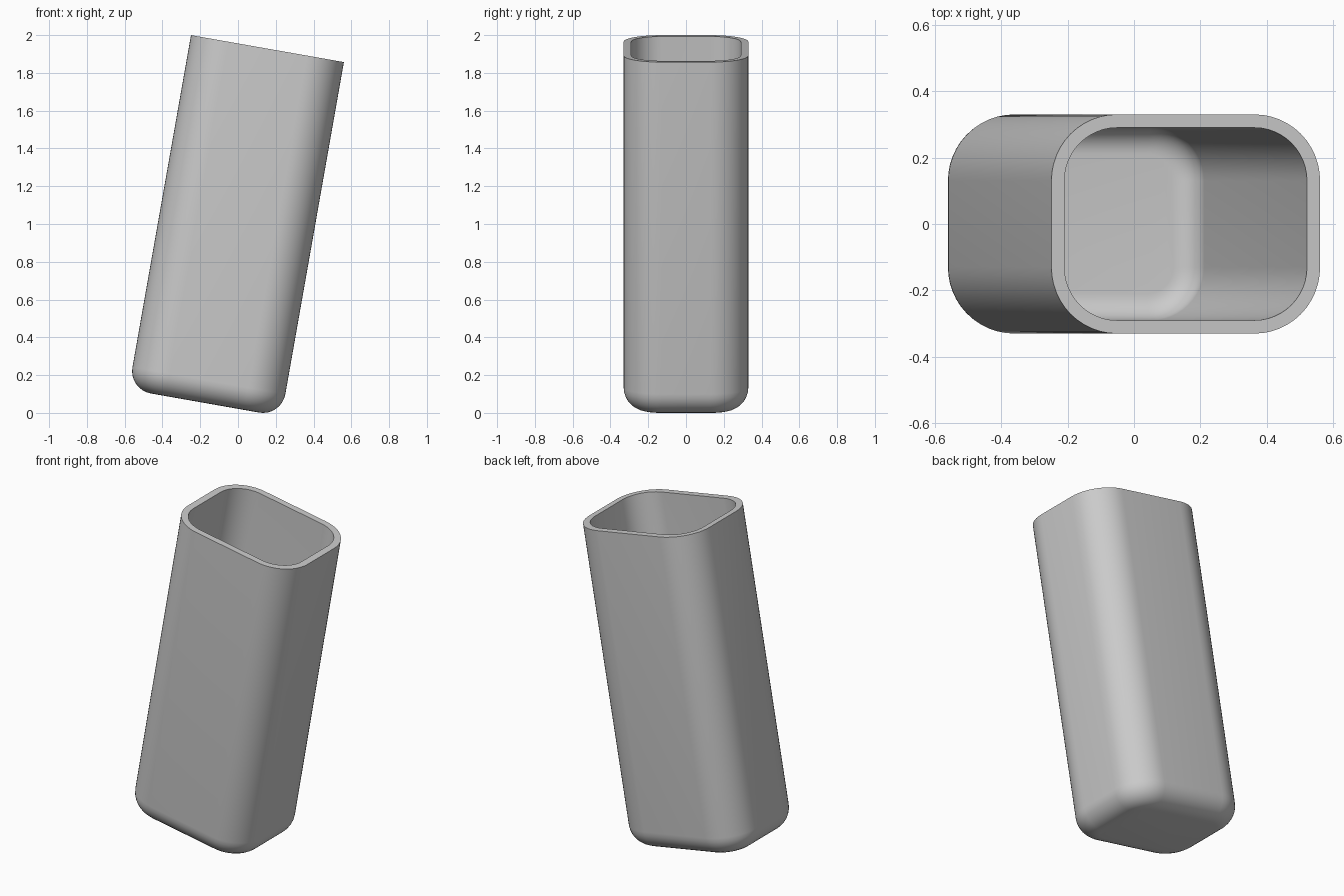
import bpy, bmesh
from math import sin, cos, pi, radians
from mathutils import Matrix, Vector

cube = bpy.data.objects.get("Cube")
if cube:
    bpy.data.objects.remove(cube)

HALF_X, HALF_Y, LENGTH = 0.411, 0.33, 1.905
CORNER, BASE_ROUND, WALL = 0.2, 0.12, 0.04
TILT = radians(10)
CORNER_STEPS, BASE_STEPS = 12, 8

grey = bpy.data.materials.new("plain grey")
grey.use_nodes = True
colour = (0.6, 0.6, 0.6, 1)
grey.diffuse_color = colour
grey.node_tree.nodes["Principled BSDF"].inputs["Base Color"].default_value = colour


def ring(bm, inset, z):
    """Rounded rectangle of vertices, inset from the outer wall."""
    r = CORNER - inset
    verts = []
    for quarter, (sx, sy) in enumerate([(1, 1), (-1, 1), (-1, -1), (1, -1)]):
        for i in range(CORNER_STEPS + 1):
            a = (quarter + i / CORNER_STEPS) * pi / 2
            verts.append(bm.verts.new((sx * (HALF_X - CORNER) + r * cos(a),
                                       sy * (HALF_Y - CORNER) + r * sin(a), z)))
    return verts


def base_profile(wall):
    """Inset and height of each ring round the base, from wall to floor."""
    r = BASE_ROUND - wall
    steps = [i / BASE_STEPS * pi / 2 for i in range(BASE_STEPS + 1)]
    return [(wall + r * (1 - cos(a)), BASE_ROUND - r * sin(a)) for a in steps]


# Outer floor, up the outside, over the rim, down the inside to the inner floor
profile = base_profile(0)[::-1] + [(0, LENGTH), (WALL, LENGTH)] + base_profile(WALL)
bm = bmesh.new()
rings = [ring(bm, inset, z) for inset, z in profile]
for low, high in zip(rings, rings[1:]):
    for i in range(len(low)):
        j = (i + 1) % len(low)
        bm.faces.new((low[i], low[j], high[j], high[i]))
bm.faces.new(rings[0][::-1])
bm.faces.new(rings[-1])

# Lean the holder sideways and centre it on the ground
bm.transform(Matrix.Rotation(TILT, 4, "Y"))
lows = [min(v.co[k] for v in bm.verts) for k in range(3)]
highs = [max(v.co[k] for v in bm.verts) for k in range(3)]
bmesh.ops.translate(bm, verts=bm.verts, vec=Vector((
    -(lows[0] + highs[0]) / 2, -(lows[1] + highs[1]) / 2, -lows[2])))

mesh = bpy.data.meshes.new("tilted_holder")
bm.to_mesh(mesh)
bm.free()
mesh.materials.append(grey)
holder = bpy.data.objects.new("tilted_holder", mesh)
bpy.context.collection.objects.link(holder)

# Smooth walls with a crisp rim
bpy.ops.object.select_all(action="DESELECT")
holder.select_set(True)
bpy.context.view_layer.objects.active = holder
bpy.ops.object.shade_smooth_by_angle(angle=radians(30))
